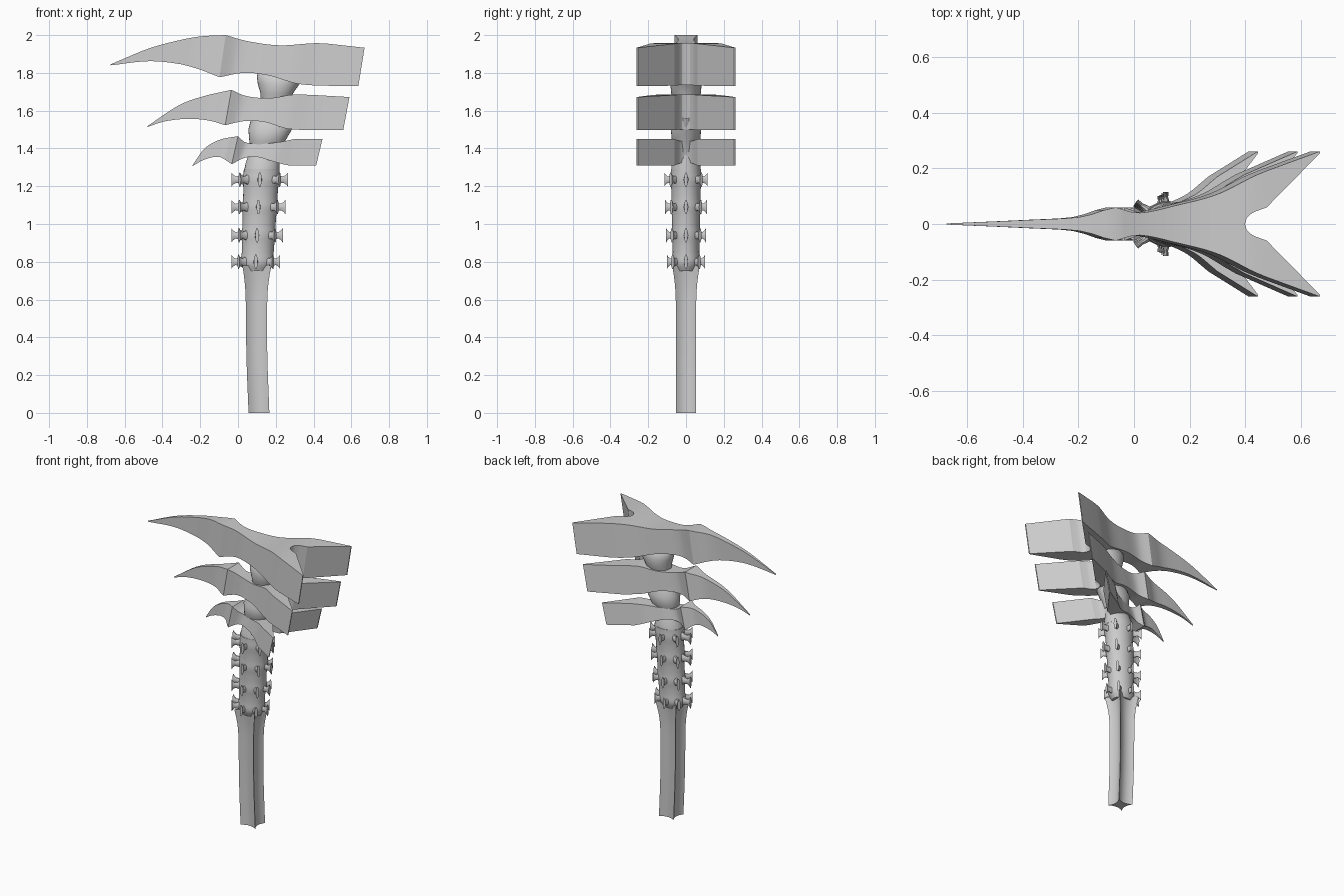
import bpy
import bmesh
import math
from mathutils import Vector

default_cube = bpy.data.objects.get("Cube")
if default_cube:
    bpy.data.objects.remove(default_cube, do_unlink=True)

GREY = (0.6, 0.6, 0.6, 1.0)
bone = bpy.data.materials.new("bone grey")
bone.use_nodes = True
bone.diffuse_color = GREY
bone.node_tree.nodes["Principled BSDF"].inputs["Base Color"].default_value = GREY


def finish(bm, name, angle=35):
    """Turn a bmesh into a named, shaded object."""
    bmesh.ops.recalc_face_normals(bm, faces=bm.faces)
    mesh = bpy.data.meshes.new(name)
    bm.to_mesh(mesh)
    bm.free()
    mesh.materials.append(bone)
    obj = bpy.data.objects.new(name, mesh)
    bpy.context.collection.objects.link(obj)
    bpy.ops.object.select_all(action="DESELECT")
    obj.select_set(True)
    bpy.context.view_layer.objects.active = obj
    bpy.ops.object.shade_smooth_by_angle(angle=math.radians(angle))
    return obj


def curve(points, x):
    """Smooth height through points sorted by their first value."""
    last = len(points) - 1

    def slope(i):
        a, b = points[max(i - 1, 0)], points[min(i + 1, last)]
        return (b[1] - a[1]) / (b[0] - a[0])

    i = 0
    while i < last - 1 and x > points[i + 1][0]:
        i += 1
    (xa, ya), (xb, yb) = points[i], points[i + 1]
    h = xb - xa
    t = min(max((x - xa) / h, 0), 1)
    s = 1 - t
    return (ya * s * s * (1 + 2 * t) + yb * t * t * (3 - 2 * t)
            + h * t * s * (s * slope(i) - t * slope(i + 1)))


def loft(bm, rings):
    """Skin a list of equal closed rings and cap both ends."""
    loops = [[bm.verts.new(p) for p in ring] for ring in rings]
    n = len(loops[0])
    for a, b in zip(loops, loops[1:]):
        for i in range(n):
            j = (i + 1) % n
            bm.faces.new((a[i], a[j], b[j], b[i]))
    bm.faces.new(loops[0][::-1])
    bm.faces.new(loops[-1])


# Blades: a hooked point on one side, a forked tail on the other
SPIKE_WIDTH = [(0, 0.002), (0.5, 0.015), (0.8, 0.026), (0.93, 0.05), (1, 0.06)]
TAIL_WIDTH = [(0, 0.06), (0.11, 0.04), (0.3, 0.068), (0.5, 0.108), (0.7, 0.18), (1, 0.262)]
NOTCH = [(0, 0), (0.02, 0.02), (0.07, 0.035), (0.14, 0.045), (0.29, 0.06), (1, 0.255)]
SLANT = 0.033


def blade(name, spike_top, spike_bottom, tail_top, tail_bottom, notch):
    tip, ridge, end = spike_top[0][0], tail_top[0][0], tail_top[-1][0]
    stations = []
    for i in range(14):
        u = i / 14
        stations.append((tip + u * (ridge - tip), curve(SPIKE_WIDTH, u), 0, True))
    tail_x = [ridge + i / 16 * (notch - ridge) for i in range(16)]
    tail_x = [(x, 0) for x in tail_x]
    tail_x += [(notch + u * (end - notch), y) for u, y in NOTCH]
    for x, inner in tail_x:
        stations.append((x, curve(TAIL_WIDTH, (x - ridge) / (end - ridge)), inner, False))

    bm = bmesh.new()
    rows = []
    for x, outer, inner, spike in stations:
        low_x = x - SLANT * min(1, (x - tip) / (ridge - tip))
        top = curve(spike_top if spike else tail_top, x)
        low = curve(spike_bottom if spike else tail_bottom, low_x)
        rows.append([bm.verts.new(p) for p in (
            (x, inner, top), (x, outer, top), (low_x, outer, low), (low_x, inner, low))])
    for k, (a, b) in enumerate(zip(rows, rows[1:])):
        for i in range(3):
            bm.faces.new((a[i], a[i + 1], b[i + 1], b[i]))
        if stations[k + 1][2] > 0:
            bm.faces.new((a[3], a[0], b[0], b[3]))
    bm.faces.new(rows[-1])
    obj = finish(bm, name, 25)
    mirror = obj.modifiers.new("Mirror", "MIRROR")
    mirror.use_axis = (False, True, False)
    mirror.merge_threshold = 0.0005


blade("upper_blade",
      [(-0.675, 1.845), (-0.47, 1.93), (-0.31, 1.973), (-0.2, 1.993), (-0.065, 2.0)],
      [(-0.675, 1.84), (-0.47, 1.862), (-0.31, 1.847), (-0.2, 1.817), (-0.098, 1.777)],
      [(-0.065, 2.0), (0.05, 1.968), (0.22, 1.946), (0.43, 1.957), (0.67, 1.933)],
      [(-0.098, 1.777), (0.03, 1.8), (0.16, 1.787), (0.33, 1.74), (0.637, 1.73)], 0.4)
blade("middle_blade",
      [(-0.48, 1.518), (-0.31, 1.63), (-0.18, 1.677), (-0.035, 1.71)],
      [(-0.48, 1.513), (-0.39, 1.543), (-0.26, 1.557), (-0.15, 1.547), (-0.068, 1.523)],
      [(-0.035, 1.71), (0.045, 1.677), (0.17, 1.667), (0.3, 1.685), (0.59, 1.672)],
      [(-0.068, 1.523), (0.035, 1.545), (0.14, 1.54), (0.27, 1.503), (0.557, 1.497)], 0.32)
blade("lower_blade",
      [(-0.24, 1.312), (-0.18, 1.397), (-0.1, 1.445), (0, 1.465)],
      [(-0.24, 1.307), (-0.18, 1.34), (-0.1, 1.355), (-0.033, 1.317)],
      [(0, 1.465), (0.035, 1.434), (0.115, 1.424), (0.22, 1.434), (0.325, 1.453), (0.447, 1.45)],
      [(-0.033, 1.317), (0.035, 1.35), (0.1, 1.355), (0.19, 1.33), (0.27, 1.31), (0.414, 1.31)], 0.24)


def oval(z, cx, rx, ry, sides=32):
    turns = [math.tau * i / sides for i in range(sides)]
    return [(cx + rx * math.cos(a), ry * math.sin(a), z) for a in turns]


# Necks that flare into the blades above them
for name, rings in (
    ("lower_neck", [(1.27, 0.125, 0.095, 0.08), (1.32, 0.13, 0.09, 0.075), (1.38, 0.14, 0.08, 0.05)]),
    ("middle_neck", [(1.38, 0.15, 0.08, 0.05), (1.44, 0.155, 0.095, 0.075),
                     (1.5, 0.17, 0.115, 0.08), (1.56, 0.19, 0.12, 0.05)]),
    ("upper_neck", [(1.62, 0.2, 0.08, 0.05), (1.69, 0.205, 0.085, 0.078),
                    (1.74, 0.215, 0.11, 0.083), (1.78, 0.225, 0.125, 0.075), (1.82, 0.23, 0.12, 0.04)])):
    bm = bmesh.new()
    loft(bm, [oval(*ring) for ring in rings])
    finish(bm, name)

# Grip: square shaft with hollowed sides and a slight bend
CENTRE = [(0, 0.111), (0.3, 0.1), (0.6, 0.098), (0.8, 0.1)]
HALF = [(0, 0.055), (0.6, 0.057), (0.7, 0.064), (0.8, 0.08)]


def hollow_square(z, per_side=8):
    cx, half = curve(CENTRE, z), curve(HALF, z)
    ring = []
    for side in range(4):
        turn = side * math.pi / 2
        for i in range(per_side):
            t = 2 * i / per_side - 1
            depth = half * (1 - 0.35 * (1 - t * t))
            x = depth * math.cos(turn) - half * t * math.sin(turn)
            y = depth * math.sin(turn) + half * t * math.cos(turn)
            ring.append((cx + x, 0.95 * y, z))
    return ring


bm = bmesh.new()
loft(bm, [hollow_square(0.78 * i / 16) for i in range(17)])
finish(bm, "grip")

# Studded collar: a gently swelling sleeve
LEVELS = (0.8, 0.94, 1.09, 1.235)
bm = bmesh.new()
rings = []
for i in range(33):
    t = i / 32
    z = 0.75 + 0.54 * t
    swell = 0.004 * sum(math.exp(-((z - level) / 0.03) ** 2) for level in LEVELS)
    taper = min(1, 0.8 + 3 * t)
    rings.append(oval(z, 0.1 + 0.025 * t, (0.082 + 0.012 * t) * taper + swell,
                      (0.068 + 0.012 * t) * taper + swell))
loft(bm, rings)
finish(bm, "collar")

# Studs: thin waisted pegs, eight around each level
STUD = [(0.5, 0.018, 0.036), (0.68, 0.013, 0.022), (0.84, 0.008, 0.018), (0.94, 0.009, 0.028), (1, 0.01, 0.04)]
for row, level in enumerate(LEVELS):
    bm = bmesh.new()
    cx, rx, ry = 0.094 + 0.007 * row, 0.129 + 0.007 * row, 0.1 + 0.005 * row
    for k in range(8):
        a = k * math.pi / 4
        reach = Vector((rx * math.cos(a), ry * math.sin(a), 0))
        across = Vector((-reach.y, reach.x, 0)).normalized()
        rings = []
        for r, wide, high in STUD:
            base = Vector((cx, 0, level)) + reach * r
            rings.append([base + across * wide * math.cos(math.tau * i / 10)
                          + Vector((0, 0, high * math.sin(math.tau * i / 10))) for i in range(10)])
        loft(bm, rings)
    finish(bm, f"stud_ring_{row + 1}")
